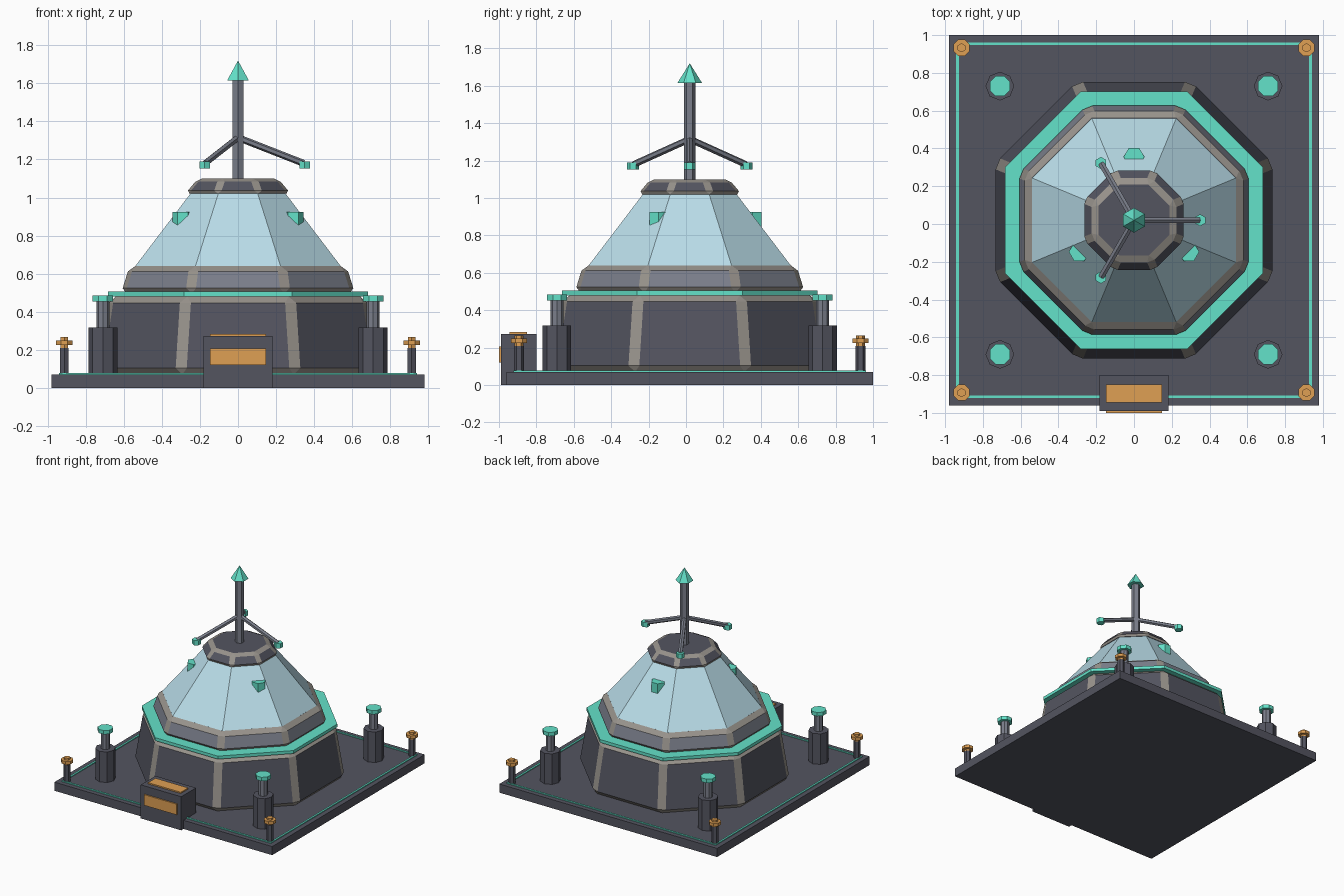
import bpy, bmesh, math
from mathutils import Vector, Matrix

if "Cube" in bpy.data.objects:
    bpy.data.objects.remove(bpy.data.objects["Cube"])

CY = 0.02                       # the plate and dome are centred slightly behind y = 0
FLAT = math.cos(math.pi / 8)    # apothem / radius of an octagon


def material(name, srgb):
    m = bpy.data.materials.new(name)
    m.diffuse_color = [(c / 255) ** 2.2 for c in srgb] + [1]
    m.use_nodes = True
    m.node_tree.nodes["Principled BSDF"].inputs["Base Color"].default_value = m.diffuse_color
    return m


DARK = material("dark_metal", (84, 85, 96))
GREY = material("grey_metal", (122, 126, 138))
EDGE = material("worn_edge", (150, 145, 138))
TEAL = material("teal_glow", (100, 225, 200))
GLASS = material("dome_glass", (184, 220, 232))
ORANGE = material("orange_panel", (222, 158, 84))


def finish(name, bm, mat, bevel=0):
    bmesh.ops.recalc_face_normals(bm, faces=bm.faces)
    me = bpy.data.meshes.new(name)
    bm.to_mesh(me)
    bm.free()
    me.materials.append(mat)
    ob = bpy.data.objects.new(name, me)
    bpy.context.collection.objects.link(ob)
    if bevel:
        me.materials.append(EDGE)
        mod = ob.modifiers.new("edge_trim", 'BEVEL')
        mod.width, mod.segments, mod.material = bevel, 1, 1
    return ob


def box(name, x, y, z, mat):
    bm = bmesh.new()
    bmesh.ops.create_cube(bm, size=1)
    size = [b - a for a, b in (x, y, z)]
    mid = [(a + b) / 2 for a, b in (x, y, z)]
    bmesh.ops.transform(bm, matrix=Matrix.Translation(mid) @ Matrix.Diagonal((*size, 1)), verts=bm.verts)
    return finish(name, bm, mat)


def prism(name, x, y, z0, z1, r0, r1, sides, mat, turn=0.0, bevel=0):
    bm = bmesh.new()
    bmesh.ops.create_cone(bm, cap_ends=True, segments=sides, radius1=r0, radius2=r1, depth=z1 - z0)
    m = Matrix.Translation((x, y, (z0 + z1) / 2)) @ Matrix.Rotation(turn, 4, 'Z')
    bmesh.ops.transform(bm, matrix=m, verts=bm.verts)
    bmesh.ops.remove_doubles(bm, verts=bm.verts, dist=1e-5)
    return finish(name, bm, mat, bevel)


def octagon(name, z0, z1, a0, a1, mat, bevel=0):
    # octagonal tier measured by apothem, flat side to the front
    return prism(name, 0, CY, z0, z1, a0 / FLAT, a1 / FLAT, 8, mat, math.pi / 8, bevel)


# Base plate with inlaid glowing border
box("base_plate", (-0.98, 0.98), (CY - 0.98, CY + 0.98), (0, 0.07), DARK)
for s in (-1, 1):
    a, b = sorted((s * 0.927, s * 0.942))
    box("border_side", (a, b), (CY - 0.942, CY + 0.942), (0.06, 0.077), TEAL)
    box("border_end", (-0.927, 0.927), (CY + a, CY + b), (0.06, 0.077), TEAL)

# Octagonal tiers of the dome
octagon("lower_wall", 0.07, 0.48, 0.738, 0.675, DARK, 0.034)
octagon("glow_ring", 0.48, 0.505, 0.682, 0.682, TEAL)
octagon("dome_rim", 0.495, 0.64, 0.615, 0.57, GREY, 0.03)
octagon("dome_glass", 0.62, 1.03, 0.555, 0.243, GLASS)
octagon("dome_cap", 1.02, 1.10, 0.277, 0.21, DARK, 0.022)

# Hexagonal studs half sunk in the glass
for deg in (90, 210, 330):
    t = math.radians(deg)
    prism("glass_stud", 0.335 * math.cos(t), CY + 0.335 * math.sin(t), 0.82, 0.925,
          0.055, 0.055, 6, TEAL, math.pi / 6)

# Mast with pointed tip and three drooping arms
prism("mast", 0, CY, 1.09, 1.63, 0.032, 0.032, 6, GREY)
prism("mast_tip", 0, CY, 1.615, 1.72, 0.066, 0, 6, TEAL)
for deg in (0, 120, 240):
    t = math.radians(deg)
    d = Vector((math.cos(t), math.sin(t), 0))
    start = Vector((0, CY, 1.315))
    end = Vector((0, CY, 1.18)) + d * 0.345
    bm = bmesh.new()
    bmesh.ops.create_cone(bm, cap_ends=True, segments=6, radius1=0.018, radius2=0.018,
                          depth=(end - start).length)
    m = Matrix.Translation((start + end) / 2) @ (end - start).to_track_quat('Z', 'Y').to_matrix().to_4x4()
    bmesh.ops.transform(bm, matrix=m, verts=bm.verts)
    finish("mast_arm", bm, GREY)
    prism("arm_tip", d.x * 0.35, CY + d.y * 0.35, 1.152, 1.19, 0.032, 0.032, 6, TEAL)

# Pylons and corner posts
for sx in (-1, 1):
    for sy in (-1, 1):
        x, y = sx * 0.71, CY + sy * 0.71
        prism("pylon_base", x, y, 0.07, 0.318, 0.076, 0.076, 8, DARK)
        prism("pylon_rod", x, y, 0.31, 0.46, 0.034, 0.034, 8, GREY)
        prism("pylon_cap", x, y, 0.453, 0.484, 0.058, 0.058, 8, TEAL, math.pi / 8)
        x, y = sx * 0.913, CY + sy * 0.913
        prism("corner_post", x, y, 0.07, 0.21, 0.026, 0.026, 6, DARK)
        prism("post_lamp", x, y, 0.205, 0.266, 0.024, 0.024, 6, ORANGE)
        prism("post_collar", x, y, 0.225, 0.25, 0.046, 0.046, 8, ORANGE, math.pi / 8)

# Control console at the front edge
box("console", (-0.182, 0.182), (-0.99, -0.80), (0, 0.273), DARK)
box("console_front_panel", (-0.147, 0.147), (-1.0, -0.97), (0.12, 0.207), ORANGE)
box("console_top_panel", (-0.147, 0.147), (-0.945, -0.85), (0.25, 0.283), ORANGE)
